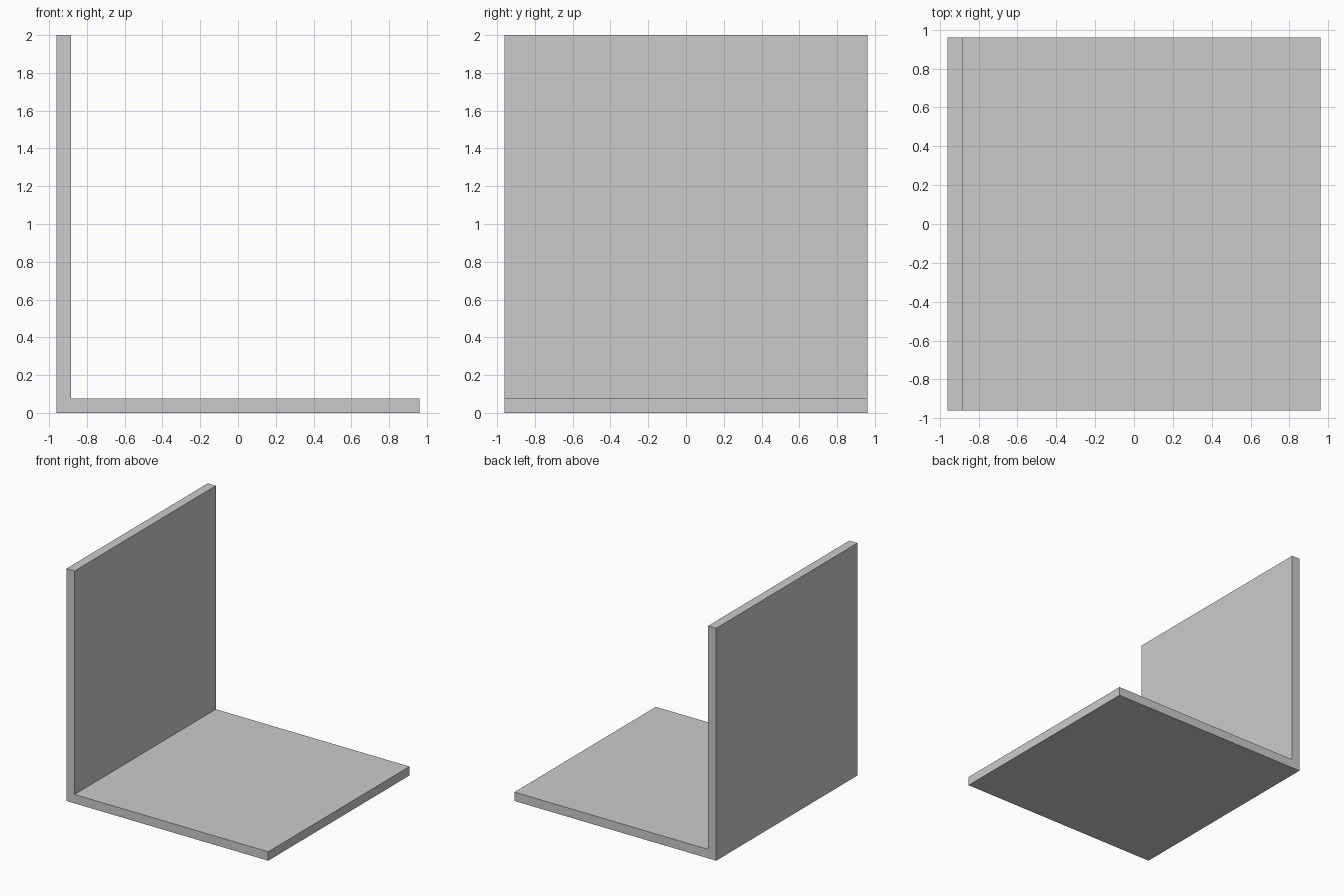
import bpy, bmesh
from mathutils import Vector

if "Cube" in bpy.data.objects:
    bpy.data.objects.remove(bpy.data.objects["Cube"])

HALF = 0.96      # half width and half depth
HEIGHT = 2.0
T = 0.077        # plate thickness

# L-shaped profile (x, z), extruded along y
profile = [(-HALF, 0), (HALF, 0), (HALF, T), (-HALF + T, T),
           (-HALF + T, HEIGHT), (-HALF, HEIGHT)]

bm = bmesh.new()
face = bm.faces.new([bm.verts.new((x, -HALF, z)) for x, z in profile])
ext = bmesh.ops.extrude_face_region(bm, geom=[face])
verts = [g for g in ext["geom"] if isinstance(g, bmesh.types.BMVert)]
bmesh.ops.translate(bm, verts=verts, vec=Vector((0, 2 * HALF, 0)))
bmesh.ops.recalc_face_normals(bm, faces=bm.faces[:])

# Bracket: base plate and upright plate in one solid
mesh = bpy.data.meshes.new("angle_bracket")
bm.to_mesh(mesh)
bm.free()
bpy.context.collection.objects.link(bpy.data.objects.new("angle_bracket", mesh))
